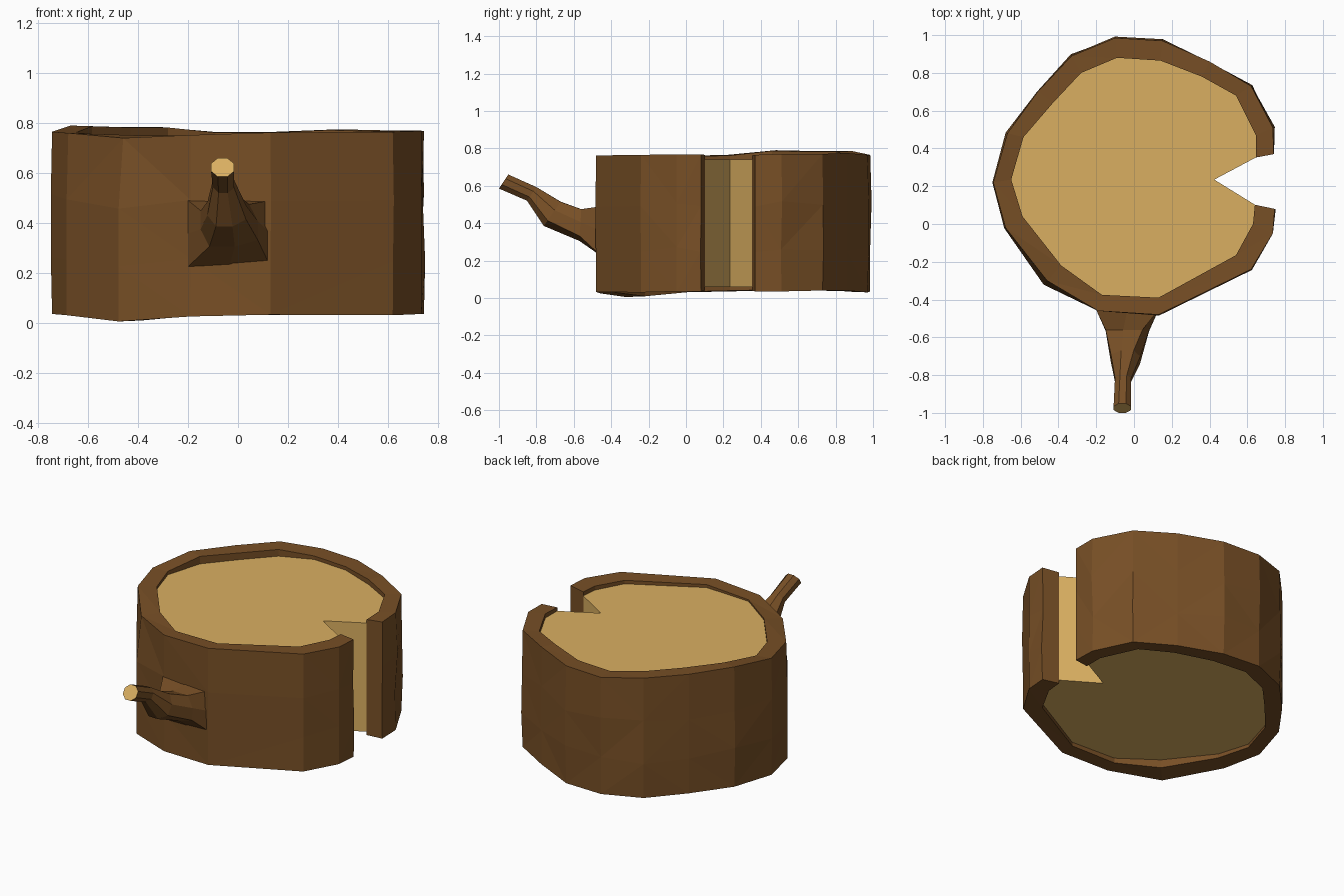
import bpy, bmesh, math, random
from mathutils import Vector

if "Cube" in bpy.data.objects:
    bpy.data.objects.remove(bpy.data.objects["Cube"])

random.seed(4)
CENTRE = Vector((0.0, 0.23))


def material(name, rgb):
    m = bpy.data.materials.new(name)
    m.diffuse_color = (*rgb, 1)
    m.use_nodes = True
    m.node_tree.nodes["Principled BSDF"].inputs["Base Color"].default_value = m.diffuse_color
    return m


BARK = material("brown bark", (0.185, 0.078, 0.019))
WOOD = material("pale wood", (0.70, 0.43, 0.12))


def finish(bm, name, mats):
    bmesh.ops.recalc_face_normals(bm, faces=bm.faces)
    me = bpy.data.meshes.new(name)
    bm.to_mesh(me)
    bm.free()
    for m in mats:
        me.materials.append(m)
    ob = bpy.data.objects.new(name, me)
    bpy.context.collection.objects.link(ob)
    return ob


# Bark plan, from the upper lip of the notch round to the lower lip:
# outer x, outer y, inner x, inner y, top z, bottom z
PLAN = [
    (0.74, 0.37, 0.645, 0.352, 0.765, 0.035),
    (0.735, 0.51, 0.645, 0.47, 0.77, 0.035),
    (0.62, 0.73, 0.54, 0.68, 0.77, 0.04),
    (0.40, 0.86, 0.36, 0.78, 0.775, 0.04),
    (0.15, 0.97, 0.14, 0.865, 0.765, 0.03),
    (-0.10, 0.985, -0.09, 0.88, 0.765, 0.035),
    (-0.33, 0.89, -0.28, 0.80, 0.785, 0.035),
    (-0.51, 0.70, -0.43, 0.64, 0.785, 0.04),
    (-0.67, 0.48, -0.585, 0.46, 0.79, 0.04),
    (-0.745, 0.22, -0.65, 0.235, 0.765, 0.035),
    (-0.68, -0.02, -0.59, 0.04, 0.76, 0.03),
    (-0.46, -0.30, -0.385, -0.22, 0.74, 0.005),
    (-0.19, -0.46, -0.17, -0.375, 0.752, 0.025),
    (0.13, -0.48, 0.13, -0.39, 0.762, 0.032),
    (0.62, -0.24, 0.54, -0.165, 0.765, 0.03),
    (0.735, -0.05, 0.63, 0.0, 0.768, 0.035),
    (0.745, 0.08, 0.64, 0.102, 0.768, 0.035),
]

# Bark: an open thick shell with slightly uneven rings
bm = bmesh.new()
loops = []
for i, (ox, oy, ix, iy, zt, zb) in enumerate(PLAN):
    loop = []
    for k, t in enumerate((0, 0.31, 0.64, 1)):
        wob = 1 + (random.uniform(-0.008, 0.016) if k in (1, 2) else 0)
        if i in (10, 11) and k < 3:
            wob = 1.04 if i == 11 else 1.01
        p = CENTRE + (Vector((ox, oy)) - CENTRE) * wob
        p.x = max(-0.75, min(0.75, p.x))
        p.y = max(-0.485, min(1.0, p.y))
        z = zb + (zt - zb) * t + (random.uniform(-0.02, 0.02) if k in (1, 2) else 0)
        loop.append(bm.verts.new((p.x, p.y, z)))
    loop.append(bm.verts.new((ix, iy, max(zt - 0.003, 0.75))))
    loop.append(bm.verts.new((ix, iy, zb + 0.004)))
    loops.append(loop)
for a, b in zip(loops, loops[1:]):
    for k in range(6):
        n = (k + 1) % 6
        bm.faces.new((a[k], b[k], b[n], a[n]))
bm.faces.new(loops[0])
bm.faces.new(loops[-1])
# split the warped quads so they read as flat facets
bmesh.ops.triangulate(bm, faces=[f for f in bm.faces if len(f.verts) == 4])
finish(bm, "bark", [BARK])

# Wood core with the wedge cut out, fanned from the heart
bm = bmesh.new()
outline = [(p[2], p[3]) for p in PLAN] + [(0.425, 0.235)]
caps = []
for z in (0.06, 0.74):
    ring = [bm.verts.new((x, y, z)) for x, y in outline]
    heart = bm.verts.new((*CENTRE, z))
    for i in range(len(ring)):
        bm.faces.new((heart, ring[i], ring[(i + 1) % len(ring)]))
    caps.append(ring)
lo, hi = caps
for i in range(len(lo)):
    j = (i + 1) % len(lo)
    bm.faces.new((lo[i], lo[j], hi[j], hi[i]))
finish(bm, "wood_core", [WOOD])

# Branch stub: eight-sided rings
# centre x, half width, (bottom y, z), (top y, z), squareness
RINGS = [
    (-0.035, 0.165, (-0.455, 0.225), (-0.455, 0.49), 1.0),
    (-0.035, 0.115, (-0.57, 0.305), (-0.56, 0.475), 0.55),
    (-0.045, 0.078, (-0.76, 0.385), (-0.67, 0.515), 0.3),
    (-0.058, 0.043, (-0.85, 0.52), (-0.80, 0.593), 0.1),
    (-0.062, 0.046, (-1.0, 0.585), (-0.95, 0.66), 0.0),
]
bm = bmesh.new()
rings = []
for cx, hw, bot, top, sq in RINGS:
    ring = []
    for s in range(8):
        a = math.tau * (s + 0.5 * (1 - sq)) / 8
        u, v = math.cos(a), math.sin(a)
        m = max(abs(u), abs(v))
        u, v = (c * (1 - sq + sq / m) for c in (u, v))
        if sq < 0.9:
            u, v = u / math.cos(math.pi / 8), v / math.cos(math.pi / 8)
            u, v = max(-1, min(1, u)), max(-1, min(1, v))
        f = (v + 1) / 2
        ring.append(bm.verts.new((cx + hw * u,
                                  bot[0] + (top[0] - bot[0]) * f,
                                  bot[1] + (top[1] - bot[1]) * f)))
    rings.append(ring)
for a, b in zip(rings, rings[1:]):
    for s in range(8):
        n = (s + 1) % 8
        bm.faces.new((a[s], a[n], b[n], b[s]))
bm.faces.new(rings[0])
bm.faces.new(rings[-1]).material_index = 1   # sawn tip
finish(bm, "branch_stub", [BARK, WOOD])
